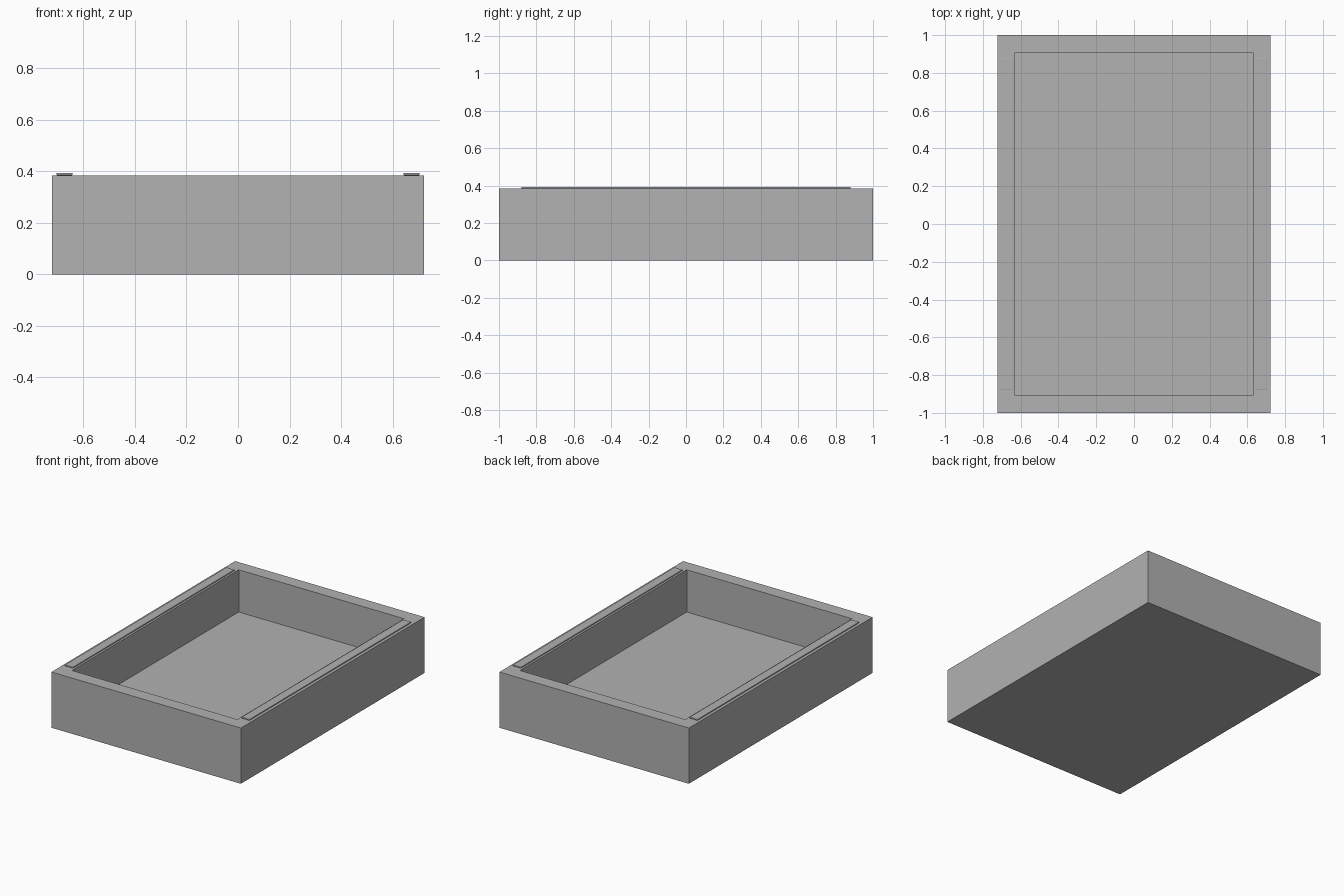
import bpy
import bmesh

if "Cube" in bpy.data.objects:
    bpy.data.objects.remove(bpy.data.objects["Cube"])

W, D, H = 1.444, 2.0, 0.384      # outer tray size
WALL, FLOOR = 0.092, 0.093       # wall and floor thickness

grey = bpy.data.materials.new("plain grey")
grey.diffuse_color = (0.445, 0.445, 0.445, 1)
grey.use_nodes = True
grey.node_tree.nodes["Principled BSDF"].inputs["Base Color"].default_value = grey.diffuse_color


def box(name, size, centre):
    """Bmesh cube scaled to size and placed at centre."""
    bm = bmesh.new()
    bmesh.ops.create_cube(bm, size=1)
    bmesh.ops.scale(bm, vec=size, verts=bm.verts)
    bmesh.ops.translate(bm, vec=centre, verts=bm.verts)
    return bm


def finish(bm, name):
    """Turn a bmesh into a named object with the grey material."""
    mesh = bpy.data.meshes.new(name)
    bm.to_mesh(mesh)
    bm.free()
    mesh.materials.append(grey)
    obj = bpy.data.objects.new(name, mesh)
    bpy.context.collection.objects.link(obj)
    return obj


# Open tray: inset the top face, then push it down to form the cavity
bm = box("tray", (W, D, H), (0, 0, H / 2))
bm.normal_update()
top = max(bm.faces, key=lambda f: f.calc_center_median().z)
bmesh.ops.inset_region(bm, faces=[top], thickness=WALL, use_even_offset=True)
hole = bmesh.ops.extrude_discrete_faces(bm, faces=[top])["faces"][0]
bmesh.ops.translate(bm, vec=(0, 0, FLOOR - H), verts=hole.verts)
bmesh.ops.recalc_face_normals(bm, faces=bm.faces)
finish(bm, "tray")

# Thin raised rails along the two long rims
for side, label in ((-1, "left_rail"), (1, "right_rail")):
    rail = finish(box(label, (0.062, 1.76, 0.009), (side * 0.673, 0, H + 0.0045)), label)
    bevel = rail.modifiers.new("soft_edges", "BEVEL")
    bevel.width = 0.003
    bevel.segments = 2
